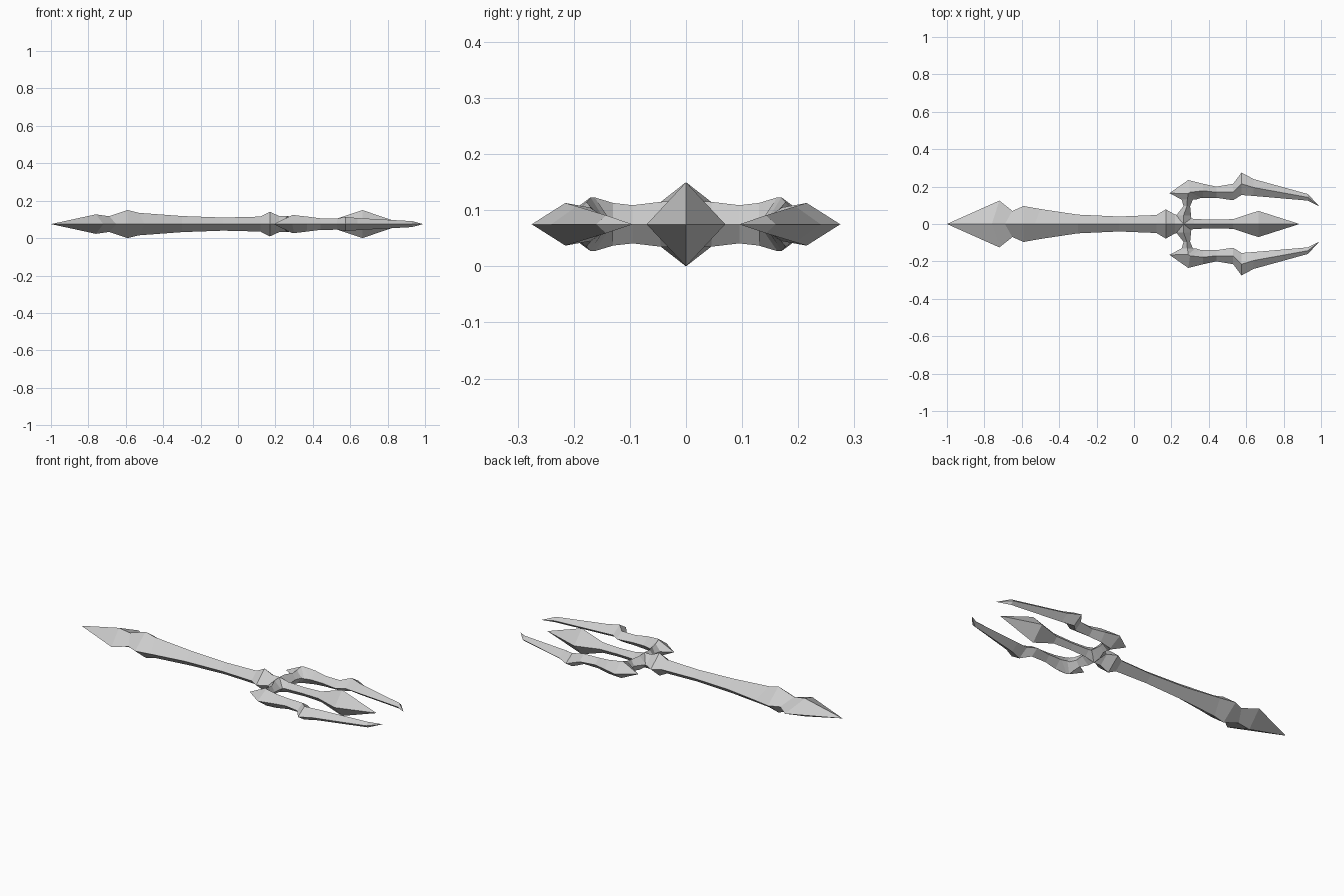
import bpy
import bmesh

MID = .075  # height of the flat symmetry plane

cube = bpy.data.objects.get("Cube")
if cube:
    bpy.data.objects.remove(cube, do_unlink=True)

metal = bpy.data.materials.new("grey metal")
metal.use_nodes = True
metal.diffuse_color = (.6, .6, .6, 1)
shader = metal.node_tree.nodes["Principled BSDF"]
shader.inputs["Base Color"].default_value = metal.diffuse_color


def along(x, low, high, height, shift=0):
    """Diamond section of a part that runs lengthwise; shift moves its ridge."""
    return (x, low), (x, high), (x + shift, (low + high) / 2), height


def across(y, low, high, height):
    """Diamond section of a part that runs sideways."""
    return (high, y), (low, y), ((low + high) / 2, y), height


def spindle(x, width, height, shift=0):
    """Lengthwise section centred on the main axis."""
    return along(x, -width, width, height, shift)


def loft(name, sections, side=1):
    """Join diamond sections into a flat-shaded part, on either side."""
    bm = bmesh.new()
    rings = []
    for inner, outer, ridge, height in sections:
        corners = ((inner, 0), (ridge, height), (outer, 0), (ridge, -height))
        rings.append([bm.verts.new((x, y * side, MID + z)) for (x, y), z in corners])
    for ring, following in zip(rings, rings[1:]):
        for i in range(4):
            bm.faces.new((ring[i - 1], ring[i], following[i], following[i - 1]))
    # Merging the collapsed sections closes the pointed tips
    bmesh.ops.remove_doubles(bm, verts=bm.verts, dist=.0001)
    bmesh.ops.recalc_face_normals(bm, faces=bm.faces)
    mesh = bpy.data.meshes.new(name)
    bm.to_mesh(mesh)
    bm.free()
    mesh.materials.append(metal)
    bpy.context.collection.objects.link(bpy.data.objects.new(name, mesh))


# Sections shared by neighbouring parts
neck = spindle(-.65, .07, .042, shift=-.04)
hub = spindle(.265, .045, .043)

# Spear point at the butt end
loft("butt_blade", [spindle(-1, 0, 0), spindle(-.72, .125, .052, shift=-.04), neck])

# Handle with its swollen grip end and collar, running into the hub
loft("shaft", [
    neck,
    spindle(-.59, .096, .075),
    spindle(-.5, .08, .06, shift=-.03),
    spindle(-.3, .05, .043),
    spindle(-.08, .04, .035),
    spindle(.12, .048, .04),
    spindle(.17, .078, .066),
    spindle(.22, .05, .043),
    hub,
])

# Middle prong with a faceted head
loft("middle_prong", [
    hub,
    spindle(.32, .027, .03),
    spindle(.42, .023, .026),
    spindle(.53, .026, .03),
    spindle(.665, .07, .075),
    spindle(.885, 0, 0),
])

# Outer prongs: a sideways arm, a barbed corner, then a tine with a spike
corner_barb = (.33, .13), (.19, .165), (.29, .163), .048
corner_shoulder = (.36, .14), (.29, .235), (.3, .17), .048
outer_prong = [
    across(0, .22, .31, .043),
    across(.045, .225, .305, .04),
    across(.095, .265, .3, .034),
    across(.13, .255, .315, .038),
    corner_barb,
    corner_shoulder,
    along(.37, .14, .215, .04),
    along(.44, .14, .2, .031),
    along(.53, .127, .215, .03),
    along(.575, .155, .275, .038),
    along(.64, .15, .24, .032),
    along(.93, .125, .16, .016),
    along(.99, .095, .095, 0),
]
loft("left_prong", outer_prong)
loft("right_prong", outer_prong, side=-1)
